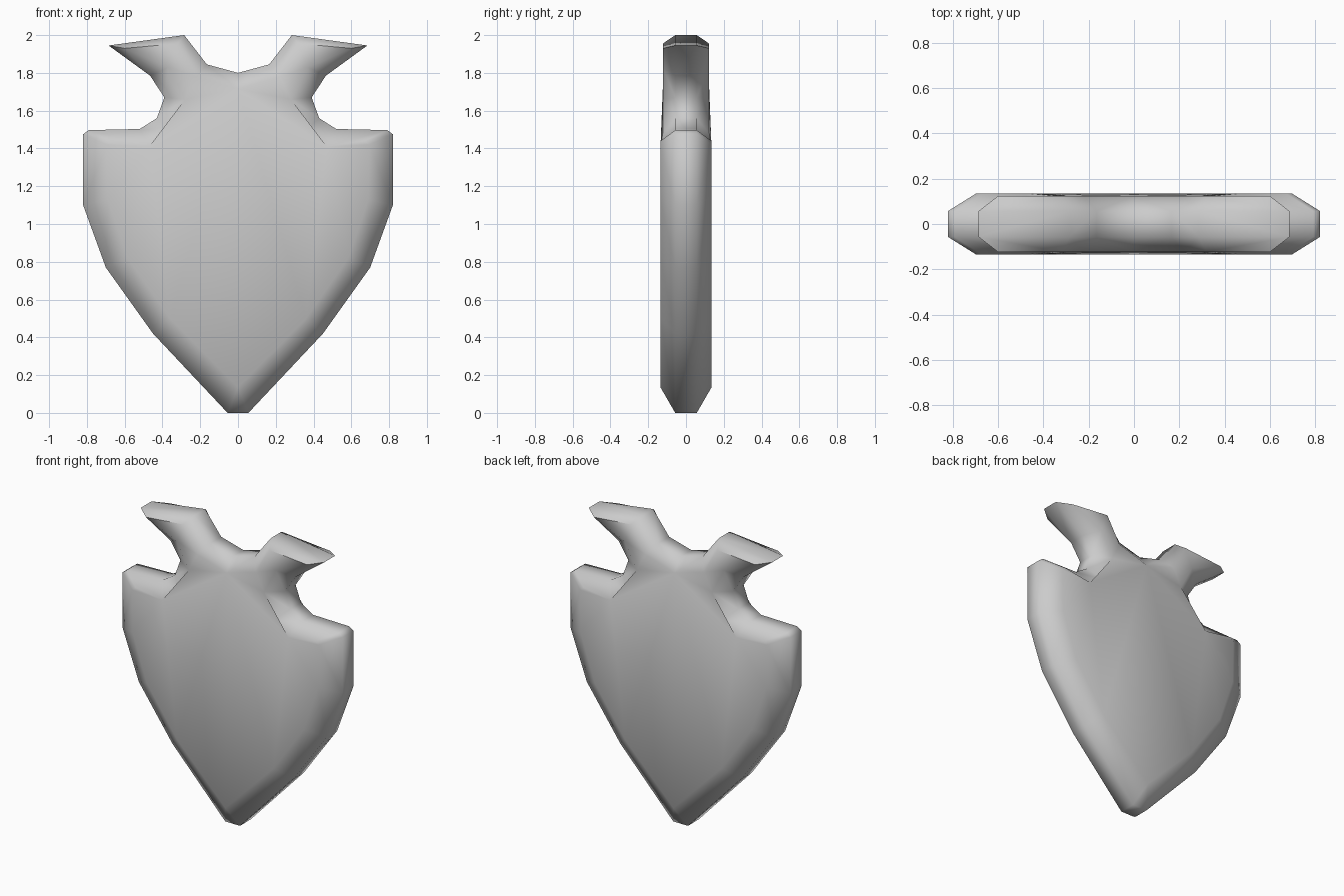
import bpy, bmesh, math

if "Cube" in bpy.data.objects:
    bpy.data.objects.remove(bpy.data.objects["Cube"])

# Right half of the outline, bottom to top: (rim x, rim z, inner x, inner z)
HALF = [
    (0.055, 0.00, 0.00, 0.135),
    (0.45, 0.42, 0.36, 0.50),
    (0.70, 0.77, 0.585, 0.82),
    (0.82, 1.10, 0.69, 1.13),
    (0.82, 1.475, 0.695, 1.42),
    (0.79, 1.497, 0.67, 1.44),
    (0.52, 1.503, 0.47, 1.41),
    (0.43, 1.56, 0.34, 1.48),
    (0.39, 1.67, 0.28, 1.66),
    (0.465, 1.785, 0.37, 1.83),
    (0.685, 1.945, 0.60, 1.93),
    (0.285, 2.00, 0.32, 1.955),
    (0.165, 1.845, 0.22, 1.78),
    (0.00, 1.80, 0.00, 1.715),
]
N = len(HALF)

bm = bmesh.new()


def side(s):
    """Rim and inner rows for the front (s=-1) or back (s=1), right then left."""
    rows = {}
    for m in (1, -1):
        rim, inner = [], []
        for rx, rz, ix, iz in HALF:
            rim.append(bm.verts.new((m * rx, s * 0.057, rz)))
            depth = 0.135 if iz < 1.46 else 0.123
            inner.append(bm.verts.new((m * ix, s * depth, iz)))
        rows[m] = (rim, inner)
    return rows


front, back = side(-1), side(1)
for m in (1, -1):
    for rows in (front, back):
        rim, inner = rows[m]
        # Rounded border
        for i in range(N - 1):
            bm.faces.new((rim[i], rim[i + 1], inner[i + 1], inner[i]))
        # Broad face: lower blade, neck and horn
        bm.faces.new(inner[:7] + [inner[-1]])
        bm.faces.new(inner[6:10] + inner[12:])
        bm.faces.new(inner[9:13])
    # Outer rim wall
    for i in range(N - 1):
        a, b = front[m][0], back[m][0]
        bm.faces.new((a[i], a[i + 1], b[i + 1], b[i]))

# Blunt tip
for rows in (front, back):
    bm.faces.new((rows[1][0][0], rows[-1][0][0], rows[1][1][0]))
bm.faces.new((front[1][0][0], front[-1][0][0], back[-1][0][0], back[1][0][0]))

bmesh.ops.remove_doubles(bm, verts=bm.verts, dist=0.0005)
bmesh.ops.triangulate(bm, faces=[f for f in bm.faces if len(f.verts) > 4])
bmesh.ops.recalc_face_normals(bm, faces=bm.faces)

mesh = bpy.data.meshes.new("arrowhead")
bm.to_mesh(mesh)
bm.free()
obj = bpy.data.objects.new("arrowhead", mesh)
bpy.context.collection.objects.link(obj)

# Single stone colour
stone = bpy.data.materials.new("grey_stone")
stone.diffuse_color = (0.6, 0.6, 0.6, 1)
stone.use_nodes = True
stone.node_tree.nodes["Principled BSDF"].inputs["Base Color"].default_value = stone.diffuse_color
mesh.materials.append(stone)

bpy.context.view_layer.objects.active = obj
obj.select_set(True)
bpy.ops.object.shade_smooth_by_angle(angle=math.radians(62))
